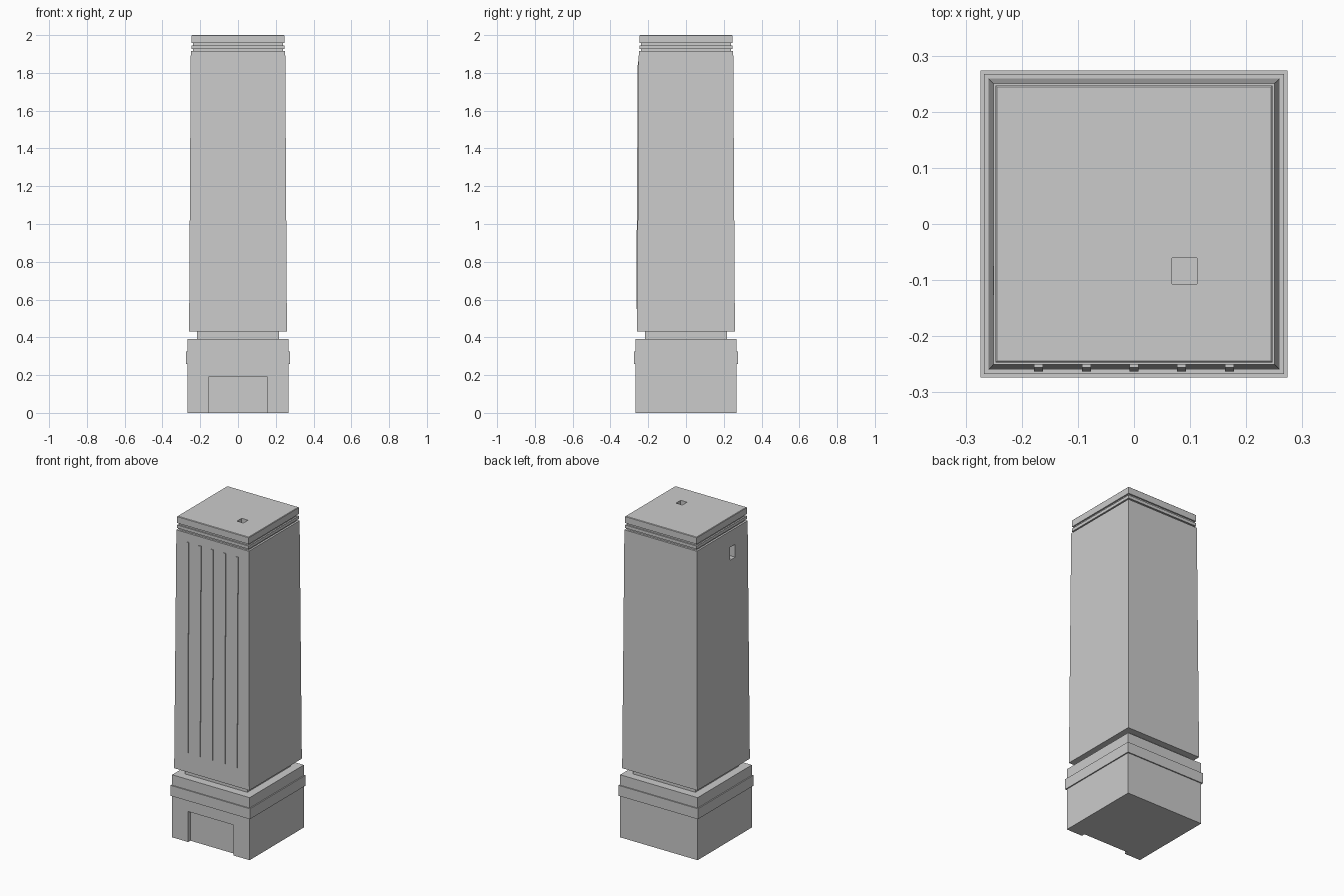
import bpy, bmesh

if "Cube" in bpy.data.objects:
    bpy.data.objects.remove(bpy.data.objects["Cube"])


def square_stack(name, profile):
    """Solid square tower from (half width, height) pairs, bottom to top."""
    bm = bmesh.new()
    rings = [[bm.verts.new((sx * h, sy * h, z))
              for sx, sy in ((-1, -1), (1, -1), (1, 1), (-1, 1))]
             for h, z in profile]
    bm.faces.new(rings[0][::-1])
    bm.faces.new(rings[-1])
    for a, b in zip(rings, rings[1:]):
        for i in range(4):
            j = (i + 1) % 4
            bm.faces.new((a[i], a[j], b[j], b[i]))
    mesh = bpy.data.meshes.new(name)
    bm.to_mesh(mesh)
    bm.free()
    obj = bpy.data.objects.new(name, mesh)
    bpy.context.collection.objects.link(obj)
    return obj


def box(name, lo, hi):
    bpy.ops.mesh.primitive_cube_add(
        size=1, location=[(a + b) / 2 for a, b in zip(lo, hi)])
    obj = bpy.context.object
    obj.name = name
    obj.scale = [b - a for a, b in zip(lo, hi)]
    bpy.ops.object.transform_apply(location=True, rotation=True, scale=True)
    return obj


def cut(target, name, lo, hi):
    cutter = box(name, lo, hi)
    mod = target.modifiers.new(name, 'BOOLEAN')
    mod.operation = 'DIFFERENCE'
    mod.solver = 'EXACT'
    mod.object = cutter
    bpy.context.view_layer.objects.active = target
    bpy.ops.object.modifier_apply(modifier=name)
    bpy.data.objects.remove(cutter, do_unlink=True)


# Base with raised band, neck on top, and a shallow front recess
base = square_stack("base", [
    (0.267, 0), (0.267, 0.26), (0.274, 0.26), (0.274, 0.325),
    (0.267, 0.325), (0.267, 0.39)])
cut(base, "front_recess", (-0.157, -0.4, -0.1), (0.157, -0.245, 0.19))
square_stack("neck", [(0.216, 0.385), (0.216, 0.44)])

# Tapered shaft with a small slot in the left side
Z0, Z1, H0, H1 = 0.43, 1.915, 0.259, 0.25
shaft = square_stack("shaft", [(H0, Z0), (H1, Z1)])
cut(shaft, "side_slot", (-0.4, -0.126, 1.735), (-0.215, -0.076, 1.815))

# Grooved crown with a square hole in the top
crown = square_stack("crown", [
    (0.238, 1.91), (0.238, 1.926), (0.247, 1.926), (0.247, 1.945),
    (0.238, 1.945), (0.238, 1.957), (0.247, 1.957), (0.247, 1.997),
    (0.244, 2.0)])
cut(crown, "top_hole", (0.068, -0.107, 1.96), (0.112, -0.061, 2.1))


def shaft_front(z):
    return -(H0 + (H1 - H0) * (z - Z0) / (Z1 - Z0))


# Five thin ribs following the tapered front
for i in range(5):
    x = -0.17 + i * 0.085
    rib = box(f"front_rib_{i + 1}", (x - 0.008, -0.005, 0.55),
              (x + 0.008, 0.005, 1.86))
    for v in rib.data.vertices:
        v.co.y += shaft_front(v.co.z)
